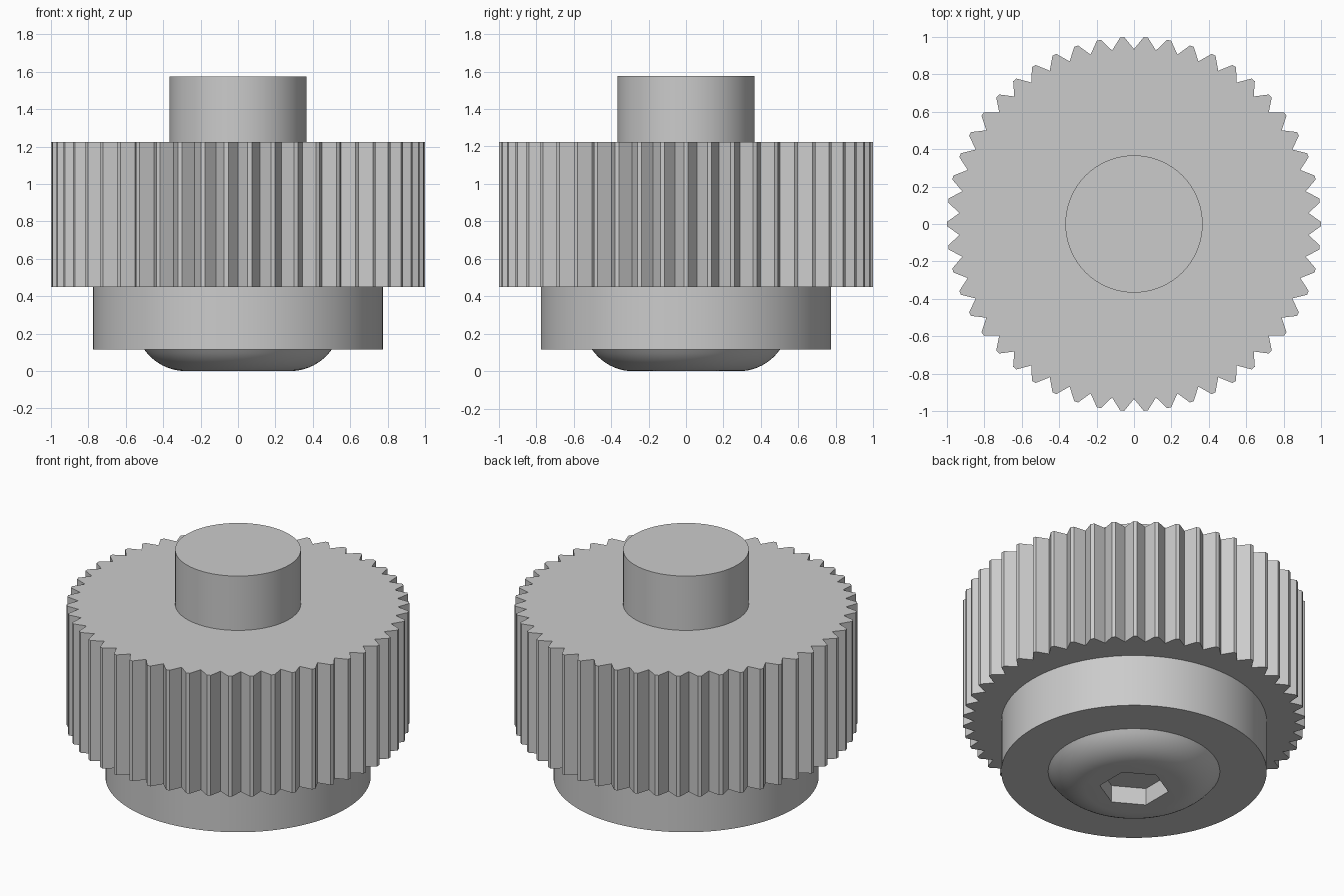
import bpy, bmesh, math
from math import sin, cos, pi, radians

if "Cube" in bpy.data.objects:
    bpy.data.objects.remove(bpy.data.objects["Cube"])

steel = bpy.data.materials.new("grey_metal")
steel.use_nodes = True
grey = (0.6, 0.6, 0.6, 1)
steel.diffuse_color = grey
steel.node_tree.nodes["Principled BSDF"].inputs["Base Color"].default_value = grey

SEGMENTS = 96
TEETH = 50


def finish(name, bm):
    """Turn a bmesh into a shaded object."""
    bmesh.ops.recalc_face_normals(bm, faces=bm.faces)
    mesh = bpy.data.meshes.new(name)
    bm.to_mesh(mesh)
    bm.free()
    mesh.materials.append(steel)
    obj = bpy.data.objects.new(name, mesh)
    bpy.context.collection.objects.link(obj)
    bpy.ops.object.select_all(action='DESELECT')
    obj.select_set(True)
    bpy.context.view_layer.objects.active = obj
    bpy.ops.object.shade_smooth_by_angle(angle=radians(25))
    return obj


def prism(name, outline, z0, z1):
    """Extrude a closed xy outline from z0 up to z1."""
    bm = bmesh.new()
    base = bm.faces.new([bm.verts.new((x, y, z0)) for x, y in outline])
    top = bmesh.ops.extrude_face_region(bm, geom=[base], use_keep_orig=True)["geom"]
    verts = [v for v in top if isinstance(v, bmesh.types.BMVert)]
    bmesh.ops.translate(bm, verts=verts, vec=(0, 0, z1 - z0))
    return finish(name, bm)


def polygon(radius, count, start=0.0):
    return [(radius * cos(start + 2 * pi * i / count),
             radius * sin(start + 2 * pi * i / count)) for i in range(count)]


def lathe(name, profile):
    """Stack rings of (radius, z) and cap both ends."""
    bm = bmesh.new()
    rings = [[bm.verts.new((x, y, z)) for x, y in polygon(r, SEGMENTS)]
             for r, z in profile]
    for low, high in zip(rings, rings[1:]):
        for i in range(SEGMENTS):
            j = (i + 1) % SEGMENTS
            bm.faces.new((low[i], low[j], high[j], high[i]))
    bm.faces.new(rings[0])
    bm.faces.new(rings[-1])
    return finish(name, bm)


# Toothed wheel: narrow flat tips and sharp valleys
step = 2 * pi / TEETH
teeth = []
for i in range(TEETH):
    for offset, r in ((-0.011, 1.0), (0.011, 1.0), (step / 2, 0.935)):
        a = i * step + offset
        teeth.append((r * cos(a), r * sin(a)))
prism("toothed_wheel", teeth, 0.45, 1.225)

# Plain round parts
prism("lower_collar", polygon(0.775, SEGMENTS), 0.115, 0.45)
prism("upper_shaft", polygon(0.367, SEGMENTS), 1.225, 1.575)

# Domed screw head, rounded by an arc and buried in the collar
arc = [radians(55) * i / 10 for i in range(11)]
dome = [(0.28 + 0.27 * sin(a), 0.27 * (1 - cos(a))) for a in arc]
head = lathe("screw_head", dome + [(dome[-1][0], 0.25)])

# Hexagonal socket cut into the underside of the head
cutter = prism("socket_cutter", polygon(0.203, 6, radians(30)), -0.1, 0.11)
cutter.hide_render = True
cut = head.modifiers.new("hex_socket", 'BOOLEAN')
cut.operation = 'DIFFERENCE'
cut.solver = 'EXACT'
cut.object = cutter
bpy.ops.object.select_all(action='DESELECT')
head.select_set(True)
bpy.context.view_layer.objects.active = head
bpy.ops.object.modifier_apply(modifier=cut.name)
bpy.data.objects.remove(cutter)
bpy.ops.object.shade_smooth_by_angle(angle=radians(25))
